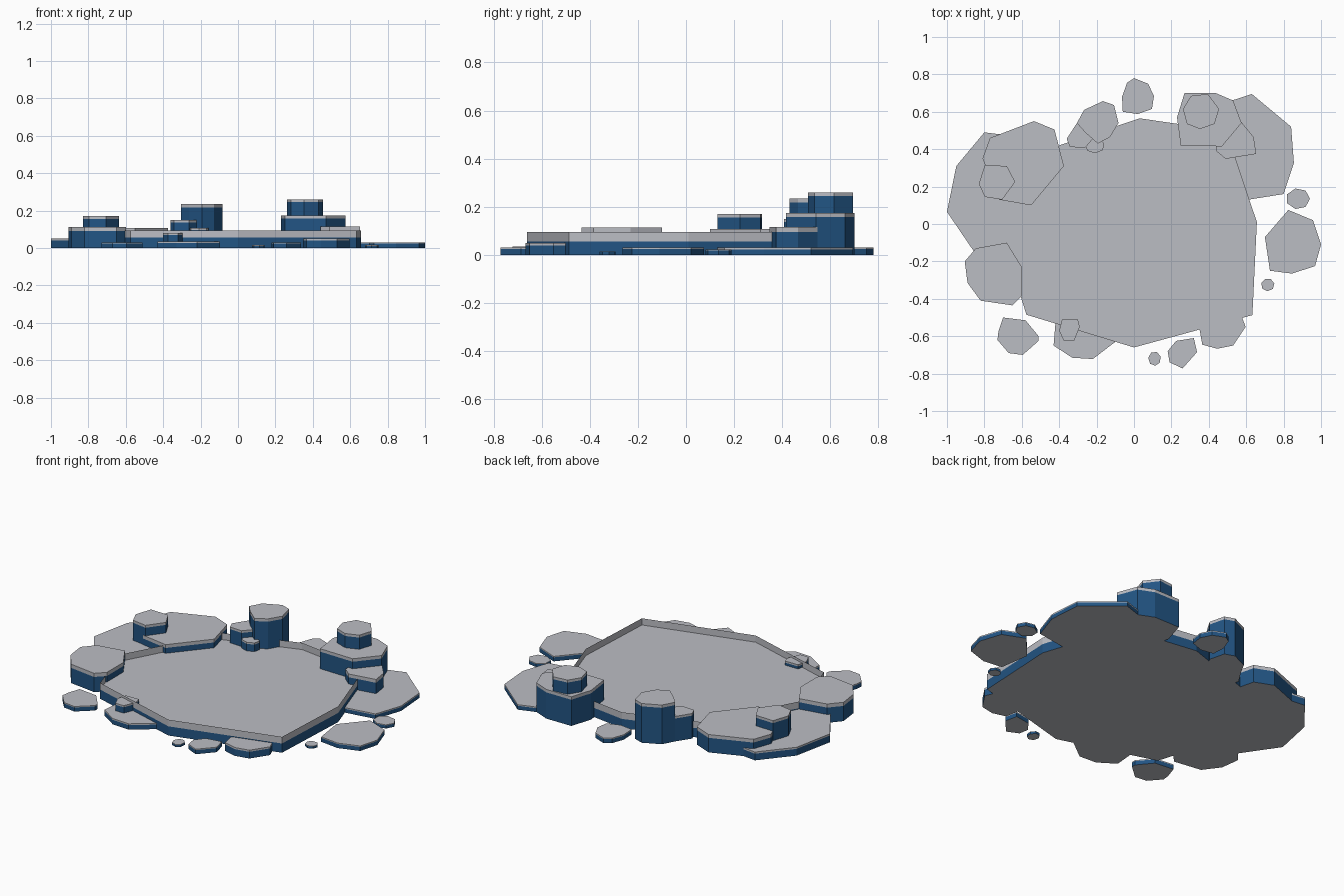
import bpy, math


def material(name, rgb):
    m = bpy.data.materials.new(name)
    m.diffuse_color = (*rgb, 1)
    return m


GREY = material("pale grey top", (0.50, 0.51, 0.55))
BLUE = material("deep blue side", (0.016, 0.09, 0.23))


def slab(name, outline, top, lip, sunken=False):
    """Straight-sided slab: blue wall, grey lip, grey cap and base.
    A sunken slab has its cap at the bottom of the lip, like a basin."""
    area = sum(a[0] * b[1] - b[0] * a[1]
               for a, b in zip(outline, outline[1:] + outline[:1]))
    if area < 0:
        outline = outline[::-1]
    n = len(outline)
    levels = (0, top - lip, top)
    verts = [(x, y, z) for z in levels for x, y in outline]
    cap = 1 if sunken else 2
    faces = [list(range(n))[::-1], [cap * n + i for i in range(n)]]
    mats = [0, 0]
    for level in (0, 1):
        for i in range(n):
            a, b = level * n + i, level * n + (i + 1) % n
            faces.append([a, b, b + n, a + n])
            mats.append(1 if level == 0 else 0)
    me = bpy.data.meshes.new(name)
    me.from_pydata(verts, [], faces)
    me.materials.append(GREY)
    me.materials.append(BLUE)
    for p, m in zip(me.polygons, mats):
        p.material_index = m
    ob = bpy.data.objects.new(name, me)
    bpy.context.collection.objects.link(ob)
    return ob


def stone(name, x, y, rx, ry, top, lip, sides=8, turn=0):
    """Small stone with a regular outline, stretched to fit."""
    pts = []
    for i in range(sides):
        a = math.radians(turn) + math.tau * i / sides
        pts.append((x + rx * math.cos(a), y + ry * math.sin(a)))
    slab(name, pts, top, lip)


# Central basin with a thin raised rim
slab("basin", [(.03, .565), (.27, .53), (.5, .48), (.657, .01), (.633, -.487),
               (0, -.66), (-.575, -.485), (-.69, -.12), (-.4, .42)],
     .095, .04, sunken=True)

# Left group
slab("left_ledge", [(-1, .065), (-.95, .31), (-.8, .49), (-.68, .475),
                    (-.45, .3), (-.5, -.05), (-.7, -.15), (-.84, -.17)], .05, .01)
slab("left_back_rock", [(-.535, .55), (-.77, .46), (-.81, .35), (-.72, .13),
                        (-.55, .1), (-.375, .31), (-.425, .505)], .107, .02)
slab("left_top_rock", [(-.83, .215), (-.797, .315), (-.68, .31), (-.635, .225),
                       (-.705, .13), (-.797, .145)], .17, .015)
slab("left_front_rock", [(-.68, -.1), (-.6, -.23), (-.6, -.385), (-.65, -.435),
                         (-.82, -.41), (-.89, -.315), (-.905, -.2),
                         (-.845, -.13)], .113, .022)

# Front group
slab("front_left_stone", [(-.7, -.5), (-.58, -.515), (-.51, -.6), (-.51, -.625),
                          (-.595, -.7), (-.67, -.69), (-.73, -.62),
                          (-.725, -.575)], .03, .006)
slab("front_ledge", [(-.42, -.53), (-.43, -.65), (-.33, -.715), (-.22, -.722),
                     (-.1, -.63), (-.2, -.5)], .035, .008)
slab("front_top_stone", [(-.385, -.51), (-.3, -.51), (-.29, -.55), (-.32, -.625),
                         (-.375, -.625), (-.4, -.57)], .08, .01)
slab("front_mid_stone", [(.18, -.68), (.225, -.625), (.32, -.61), (.337, -.685),
                         (.26, -.772), (.19, -.74)], .03, .006)
slab("front_right_ledge", [(.35, -.56), (.365, -.645), (.445, -.667),
                           (.53, -.65), (.597, -.55), (.57, -.48)], .05, .01)
stone("front_pebble", .11, -.72, .034, .038, .015, .003, 7, 20)

# Right group
slab("right_stone", [(.825, .075), (.957, .02), (1, -.11), (.968, -.225),
                     (.845, -.265), (.727, -.25), (.7, -.07)], .03, .006)
stone("right_pebble", .715, -.325, .036, .034, .015, .003, 7, 10)
stone("right_small_stone", .877, .135, .064, .056, .022, .004, 7, 0)

# Back right stack
slab("back_right_ledge", [(.63, .695), (.84, .52), (.855, .325), (.8, .16),
                          (.61, .13), (.4, .3), (.4, .62)], .03, .007)
slab("back_right_rock", [(.23, .57), (.27, .7), (.437, .7), (.53, .66),
                         (.575, .54), (.47, .415), (.25, .42)], .175, .018)
slab("back_right_top_rock", [(.262, .615), (.305, .685), (.395, .695),
                             (.455, .615), (.43, .535), (.353, .508),
                             (.283, .535)], .26, .015)
slab("back_right_low_rock", [(.44, .39), (.44, .43), (.57, .55), (.64, .465),
                             (.653, .375), (.49, .348)], .115, .02)

# Back group
slab("back_stone", [(0, .78), (.075, .75), (.107, .685), (.096, .615),
                    (.02, .588), (-.06, .6), (-.064, .68), (-.037, .755)], .03, .006)
slab("back_tall_rock", [(-.305, .54), (-.267, .61), (-.166, .657), (-.107, .636),
                        (-.083, .54), (-.128, .465), (-.193, .43),
                        (-.262, .49)], .235, .017)
slab("back_side_rock", [(-.36, .455), (-.305, .54), (-.235, .525), (-.22, .455),
                        (-.262, .407), (-.342, .412)], .15, .013)
stone("back_small_rock", -.21, .42, .053, .042, .107, .01, 7, 15)
